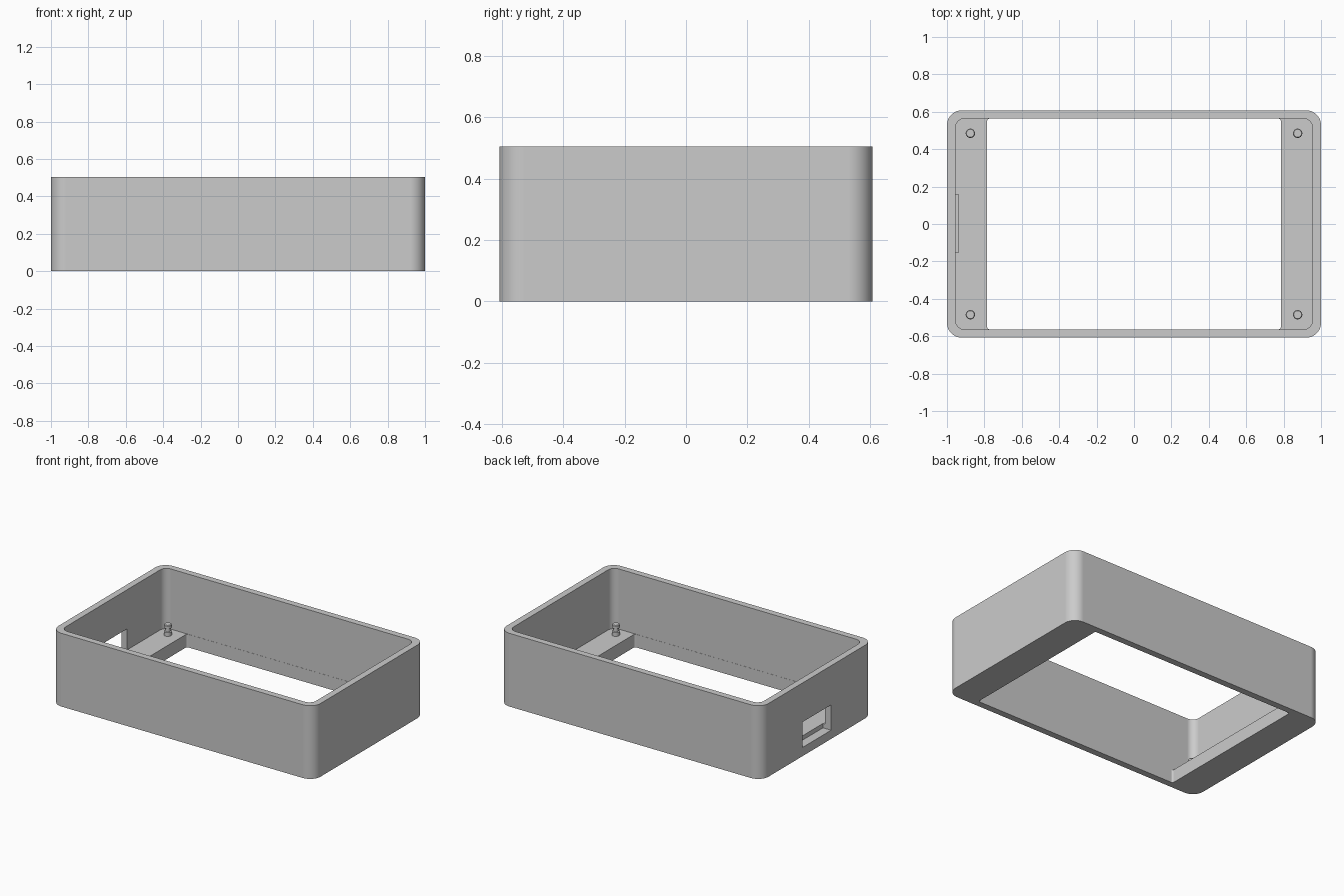
import bpy
import bmesh
from mathutils import Matrix, Vector

cube = bpy.data.objects.get("Cube")
if cube:
    bpy.data.objects.remove(cube, do_unlink=True)

# Single plain grey plastic
grey = bpy.data.materials.new("grey plastic")
grey.use_nodes = True
grey.diffuse_color = (0.6, 0.6, 0.6, 1)
grey.node_tree.nodes["Principled BSDF"].inputs["Base Color"].default_value = (0.6, 0.6, 0.6, 1)

HEIGHT = 0.505
FLOOR = 0.09
WALL = 0.045
HALF_X, HALF_Y = 1.0, 0.608


def finish(name, bm):
    bmesh.ops.recalc_face_normals(bm, faces=bm.faces)
    mesh = bpy.data.meshes.new(name)
    bm.to_mesh(mesh)
    bm.free()
    mesh.materials.append(grey)
    obj = bpy.data.objects.new(name, mesh)
    bpy.context.collection.objects.link(obj)
    return obj


def smooth(obj):
    bpy.ops.object.select_all(action="DESELECT")
    obj.select_set(True)
    bpy.context.view_layer.objects.active = obj
    bpy.ops.object.shade_smooth_by_angle(angle=0.5)


def rounded_block(name, low, high, radius=0, segments=12):
    """Box between two corners with its upright edges rounded."""
    low, high = Vector(low), Vector(high)
    bm = bmesh.new()
    place = Matrix.Translation((low + high) / 2) @ Matrix.Diagonal((*(high - low), 1))
    bmesh.ops.create_cube(bm, size=1, matrix=place)
    if radius:
        upright = [e for e in bm.edges
                   if abs(e.verts[0].co.z - e.verts[1].co.z) > 0.01]
        bmesh.ops.bevel(bm, geom=upright, offset=radius, segments=segments,
                        profile=0.5, affect="EDGES")
    return finish(name, bm)


# Case body: rounded block, hollowed from above
case = rounded_block("case_body", (-HALF_X, -HALF_Y, 0), (HALF_X, HALF_Y, HEIGHT), 0.08)
ix, iy = HALF_X - WALL, HALF_Y - WALL + 0.001
cutters = [
    rounded_block("cavity_cutter", (-ix, -iy, FLOOR), (ix, iy, 1), 0.05),
    # Floor opening, leaving a shelf at each end
    rounded_block("opening_cutter", (-0.785, 0.001 - iy, -0.2), (0.785, iy - 0.001, 0.3), 0.012, 4),
    # Port in the end wall, notched into the shelf
    rounded_block("port_cutter", (-1.2, -0.153, 0.06), (-0.938, 0.157, 0.235)),
]
bpy.context.view_layer.objects.active = case
for cutter in cutters:
    cutter.hide_render = True
    cut = case.modifiers.new(cutter.name, "BOOLEAN")
    cut.operation = "DIFFERENCE"
    cut.solver = "EXACT"
    cut.object = cutter
    bpy.ops.object.modifier_apply(modifier=cut.name)
    bpy.data.objects.remove(cutter, do_unlink=True)
smooth(case)
weighted = case.modifiers.new("even_shading", "WEIGHTED_NORMAL")
weighted.keep_sharp = True


# Mounting pegs: wide foot, narrow neck, wide cap
def peg(name, x, y):
    profile = [(0, -0.01), (0.025, -0.01), (0.025, 0.026), (0.017, 0.028),
               (0.017, 0.046), (0.025, 0.052), (0.025, 0.07), (0.021, 0.075), (0, 0.075)]
    bm = bmesh.new()
    verts = [bm.verts.new((x + r, y, FLOOR + z)) for r, z in profile]
    edges = [bm.edges.new(pair) for pair in zip(verts, verts[1:])]
    bmesh.ops.spin(bm, geom=verts + edges, cent=(x, y, 0), axis=(0, 0, 1),
                   angle=6.283185, steps=24)
    bmesh.ops.remove_doubles(bm, verts=bm.verts, dist=0.0005)
    smooth(finish(name, bm))


for end, sx in (("left", 1), ("right", -1)):
    for side, sy in (("front", -1), ("back", 1)):
        peg(f"{side}_{end}_peg", sx * 0.875, sy * 0.485)
